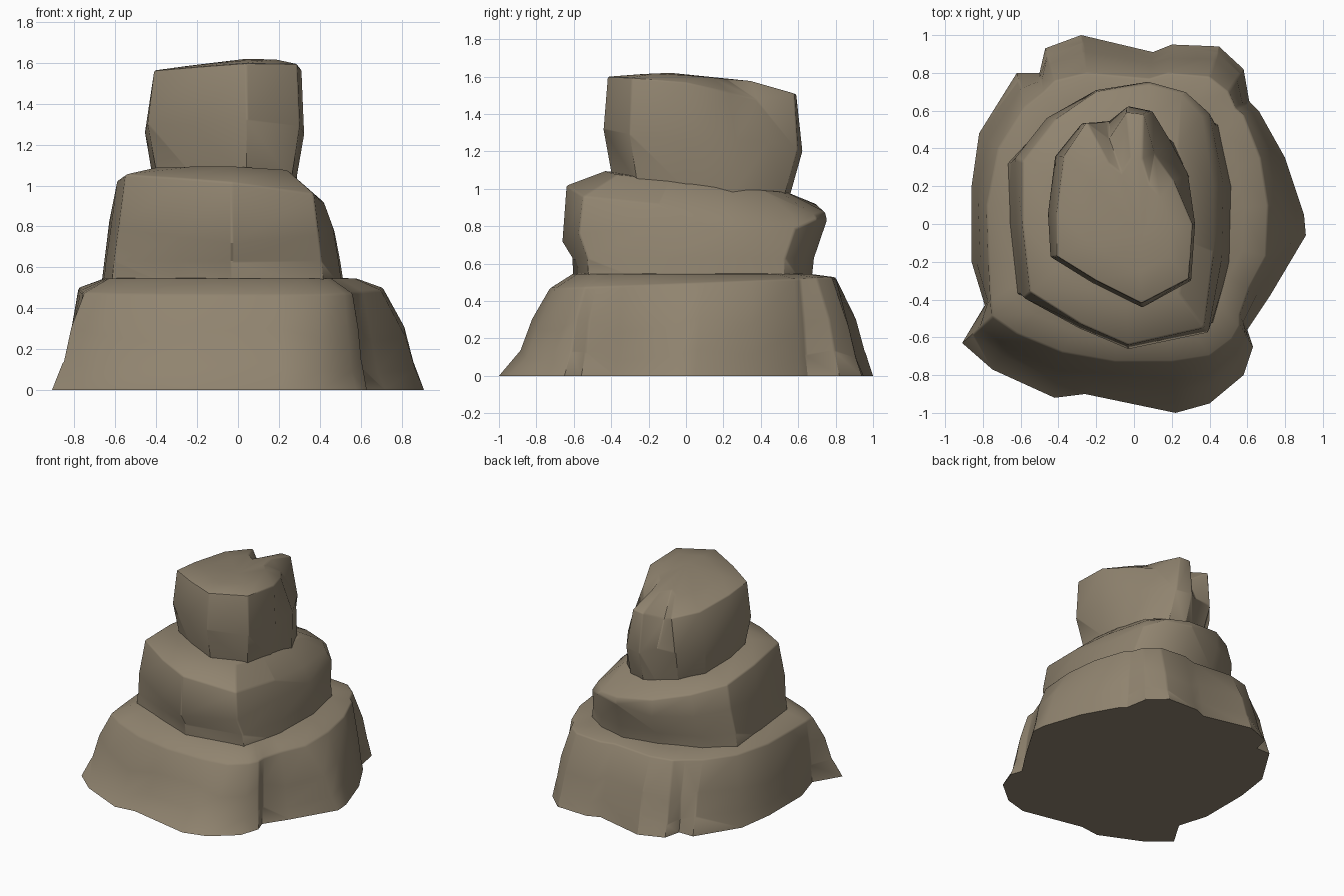
import bpy, bmesh, math
from mathutils import Vector

if "Cube" in bpy.data.objects:
    bpy.data.objects.remove(bpy.data.objects["Cube"], do_unlink=True)

# One stone colour for the whole stack
stone = bpy.data.materials.new("brown_stone")
stone.use_nodes = True
colour = (0.28, 0.23, 0.16, 1)
stone.diffuse_color = colour
bsdf = next(n for n in stone.node_tree.nodes if n.type == 'BSDF_PRINCIPLED')
bsdf.inputs["Base Color"].default_value = colour
bsdf.inputs["Roughness"].default_value = 0.9


def ring(outline, height, slope_x=0.0, slope_y=0.0):
    """Lift a flat outline onto a tilted plane; a third value shifts a point in z."""
    points = []
    for p in outline:
        drop = p[2] if len(p) > 2 else 0.0
        points.append(Vector((p[0], p[1], height + slope_x * p[0] + slope_y * p[1] + drop)))
    return points


def blend(low, high, amount, scale_x=1.0, scale_y=1.0, wobble=0.0, toe=0.0):
    """Outline between two others, swollen, uneven, and drawn in above a front toe."""
    result = []
    for i, (a, b) in enumerate(zip(low, high)):
        t = amount + wobble * math.sin(i * 2.3) + toe * max(0, -a[1])
        result.append(((a[0] + (b[0] - a[0]) * t) * scale_x,
                       (a[1] + (b[1] - a[1]) * t) * scale_y,
                       wobble * math.cos(i * 1.7)))
    return result


def shrink(outline, factor, centre):
    return [(centre[0] + (p[0] - centre[0]) * factor,
             centre[1] + (p[1] - centre[1]) * factor) for p in outline]


def rock(name, rings, peak, worn):
    """Loft the rings, close the foot, fan the top to a peak and wear the edges."""
    bm = bmesh.new()
    loops = [[bm.verts.new(p) for p in r] for r in rings]
    count = len(loops[0])
    for low, high in zip(loops, loops[1:]):
        for i in range(count):
            j = (i + 1) % count
            bm.faces.new((low[i], low[j], high[j], high[i]))
    bm.faces.new(loops[0][::-1])
    tip = bm.verts.new(peak)
    for i in range(count):
        bm.faces.new((loops[-1][i], loops[-1][(i + 1) % count], tip))
    bmesh.ops.recalc_face_normals(bm, faces=bm.faces)
    foot = set(loops[0])
    sharp = [e for e in bm.edges
             if e.calc_face_angle(0) > math.radians(32) and not foot & set(e.verts)]
    bmesh.ops.bevel(bm, geom=sharp, offset=worn, segments=2, profile=0.5,
                    affect='EDGES', clamp_overlap=True)
    mesh = bpy.data.meshes.new(name)
    bm.to_mesh(mesh)
    bm.free()
    mesh.materials.append(stone)
    obj = bpy.data.objects.new(name, mesh)
    bpy.context.collection.objects.link(obj)
    bpy.ops.object.select_all(action='DESELECT')
    obj.select_set(True)
    bpy.context.view_layer.objects.active = obj
    bpy.ops.object.shade_smooth_by_angle(angle=math.radians(32))


# Broad base rock with a flared, lobed skirt
base_foot = [
    (-.91, -.63), (-.75, -.77), (-.42, -.92), (-.26, -.90), (.22, -1.0), (.40, -.95),
    (.58, -.80), (.63, -.65), (.60, -.56), (.72, -.38), (.91, -.06), (.90, .05),
    (.80, .35), (.66, .60), (.61, .65), (.58, .82), (.45, .94), (.20, .95), (.10, .91),
    (-.28, 1.0), (-.47, .93), (-.50, .80), (-.62, .80), (-.82, .48), (-.86, .20),
    (-.86, -.20), (-.79, -.43)]
base_rim = [
    (-.75, -.49), (-.62, -.58), (-.38, -.68), (-.10, -.73), (.20, -.73), (.40, -.70),
    (.52, -.61), (.56, -.54), (.56, -.48), (.61, -.34), (.70, -.17), (.71, .10),
    (.67, .35), (.58, .58), (.54, .61), (.50, .70), (.40, .78), (.18, .80), (.08, .77),
    (-.25, .80), (-.42, .76), (-.48, .70), (-.58, .62), (-.72, .40), (-.78, .10),
    (-.77, -.20), (-.76, -.40)]
rock("base_rock", [
    ring(base_foot, 0),
    ring(blend(base_foot, base_rim, .22, wobble=.03, toe=.2), .11),
    ring(blend(base_foot, base_rim, .45, wobble=.04, toe=.2), .27),
    ring(base_rim, .495, slope_y=.04),
    ring(shrink(base_rim, .83, (-.05, 0)), .545),
], (-.05, 0, .57), .01)

# Middle rock, undercut below a bulge, with a sloping shoulder
middle_foot = [
    (-.62, -.37), (-.30, -.50), (-.03, -.60), (.42, -.52), (.51, -.20), (.52, .20),
    (.45, .52), (.30, .62), (.08, .67), (-.20, .62), (-.50, .50), (-.67, .32),
    (-.66, .0)]
middle_rim = [
    (-.55, -.36), (-.28, -.53), (-.03, -.64), (.37, -.55), (.42, -.15), (.42, .20),
    (.36, .57), (.25, .69), (.08, .74), (-.20, .70), (-.42, .55), (-.59, .33),
    (-.59, .0)]
rock("middle_rock", [
    ring(middle_foot, .50),
    ring(blend(middle_foot, middle_rim, .2), .63),
    ring(blend(middle_foot, middle_rim, .5, 1.0, 1.07, wobble=.03), .78, slope_y=.05),
    ring(middle_rim, .955, -.12, -.09),
    ring(shrink(middle_rim, .70, (-.06, .05)), 1.045, -.04, -.11),
], (-.06, .05, 1.06), .01)

# Top rock with a notched, knobbly back edge
top_foot = [
    (.04, -.39), (.26, -.26), (.28, .0), (.29, .25), (.21, .43), (.11, .52),
    (-.02, .55), (-.12, .52), (-.25, .45), (-.38, .30), (-.41, .05), (-.39, -.15),
    (-.20, -.27)]
top_rim = [
    (.04, -.42), (.29, -.29), (.31, .0), (.21, .23, -.03), (.11, .37, -.05),
    (.05, .58), (-.04, .59), (-.13, .45, -.08), (-.25, .54), (-.37, .36),
    (-.41, .05), (-.41, -.17), (-.20, -.30)]
rock("top_rock", [
    ring(top_foot, 1.0, slope_y=-.1),
    ring(blend(top_foot, top_rim, .4, 1.11, 1.10, wobble=.02), 1.27, slope_y=-.08),
    ring(top_rim, 1.56, .03, -.09),
    ring(shrink(top_rim, .6, (.03, .0)), 1.595, .06, -.06),
], (.04, -.08, 1.62), .009)
